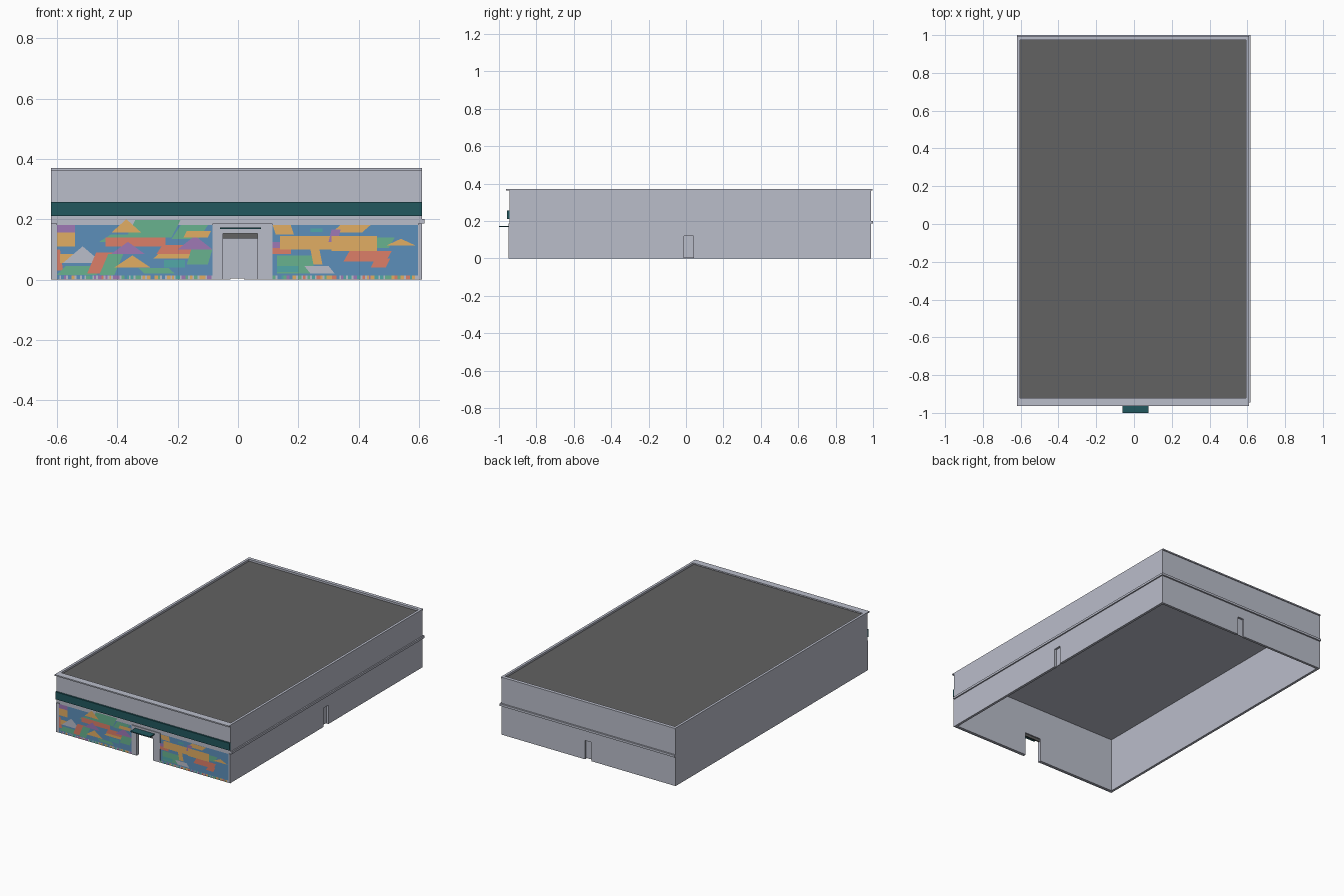
import bpy, bmesh, random

cube = bpy.data.objects.get("Cube")
if cube:
    bpy.data.objects.remove(cube, do_unlink=True)


def material(name, hex_code):
    """Flat colour from an sRGB hex code, stored as linear values."""
    rgb = [c / 255 for c in bytes.fromhex(hex_code)]
    rgba = [((c + .055) / 1.055) ** 2.4 for c in rgb] + [1]
    mat = bpy.data.materials.new(name)
    mat.use_nodes = True
    mat.diffuse_color = rgba
    mat.node_tree.nodes["Principled BSDF"].inputs["Base Color"].default_value = rgba
    return mat


WALL = material("wall grey", "babdca")
ROOF = material("roof grey", "626262")
TRIM = material("dark teal", "22585f")
BLUE = material("mural blue", "5c8fba")
GREEN = material("mural green", "68b28f")
OCHRE = material("mural ochre", "e1ae63")
CORAL = material("mural coral", "dc7e68")
PURPLE = material("mural purple", "9f78b5")
TEAL = material("mural teal", "52a9a9")


def finish(name, bm, mats):
    mesh = bpy.data.meshes.new(name)
    bm.to_mesh(mesh)
    bm.free()
    for mat in mats:
        mesh.materials.append(mat)
    obj = bpy.data.objects.new(name, mesh)
    bpy.context.collection.objects.link(obj)


def boxes(name, mat, *spans):
    """One object from boxes, each given as (x span, y span, z span)."""
    bm = bmesh.new()
    for span in spans:
        verts = bmesh.ops.create_cube(bm, size=1)["verts"]
        for v in verts:
            v.co = [lo + (c + .5) * (hi - lo) for c, (lo, hi) in zip(v.co, span)]
    finish(name, bm, [mat])


# Overall extents
left, right, front, back, top = -.62, .61, -.945, .99, .37
thick = .016
height = (0, top)
side_span = (front, back)
width = (left, right)


def door_wall(name, axis, run, depth, gap, head):
    """Wall along x (axis 0) or y (axis 1) with a doorway cut out of it."""
    parts = [((run[0], gap[0]), height), ((gap[1], run[1]), height), (gap, (head, top))]
    spans = [(r, depth, z) if axis == 0 else (depth, r, z) for r, z in parts]
    boxes(name, WALL, *spans)


# Outer walls, open underneath
front_gap, back_gap, side_gap = (-.05, .065), (-.025, .02), (-.01, .04)
door_wall("front_wall", 0, width, (front, front + thick), front_gap, .152)
door_wall("back_wall", 0, width, (back - thick, back), back_gap, .12)
door_wall("right_wall", 1, side_span, (right - thick, right), side_gap, .12)
boxes("left_wall", WALL, ((left, left + thick), side_span, height))

# Recessed doors
boxes("back_door", WALL, (back_gap, (back - thick, back - .013), (.004, .12)))
boxes("side_door", WALL, ((right - thick, right - .013), side_gap, (.004, .12)))

# Roof deck, pale ceiling below it, and coping
inside = ((left + thick, right - thick), (front + thick, back - thick))
boxes("roof", ROOF, (*inside, (.354, .358)))
boxes("ceiling", WALL, (*inside, (.35, .354)))
boxes("coping", WALL,
      (width, (front - .018, front + .025), (.362, top)),
      (width, (back - thick, back + .006), (.362, top)),
      ((left, left + thick), side_span, (.362, top)),
      ((right - thick, right), side_span, (.362, top)))

# Projecting string course on the back and right, and the front fascia
course = (.186, .2)
boxes("string_course", WALL,
      ((left, right + .007), (back, back + .01), course),
      ((right, right + .008), side_span, course))
boxes("fascia_band", TRIM, (width, (front - .011, front), (.21, .257)))

# Corner pilasters, entrance surround, transom and canopy
skin = (front - .005, front)
boxes("corner_pilasters", WALL,
      ((left, -.6), skin, (0, .186)), ((.597, right), skin, (0, .186)))
boxes("entrance_surround", WALL,
      ((-.085, -.05), skin, (0, .186)), ((.065, .115), skin, (0, .186)),
      ((-.05, .065), skin, (.152, .186)))
boxes("transom", ROOF, (front_gap, (front, front + .008), (.136, .152)))
boxes("canopy", TRIM, ((-.06, .077), (-1, front), (.167, .173)))

# Painted mural: thin flat shapes layered outward from the wall
mural = bmesh.new()
paints = [BLUE, GREEN, OCHRE, CORAL, PURPLE, TEAL, WALL]
layer = 0


def paint(mat, points):
    global layer
    layer += 1
    y = front - .0005 - layer * .0001
    face = mural.faces.new([mural.verts.new((x, y, z)) for x, z in points])
    face.material_index = paints.index(mat)


def panel(mat, x, z, wide, high, skew=0):
    paint(mat, [(x, z), (x + wide, z), (x + wide + skew, z + high), (x + skew, z + high)])


def peak(mat, x, z, wide, high):
    paint(mat, [(x, z), (x + wide, z), (x + wide / 2, z + high)])


# Background fields
panel(BLUE, -.6, 0, .515, .181)
panel(BLUE, .115, 0, .482, .181)

# Left field
panel(PURPLE, -.6, .155, .06, .026)
panel(OCHRE, -.6, .11, .06, .045)
panel(CORAL, -.6, .03, .02, .07, -.01)
panel(GREEN, -.6, .015, .13, .03, .03)
panel(OCHRE, -.59, .055, .07, .03)
peak(WALL, -.58, .055, .13, .055)
panel(GREEN, -.46, .125, .15, .025, .04)
panel(GREEN, -.37, .14, .15, .058, .03)
panel(GREEN, -.22, .135, .09, .045, .03)
peak(OCHRE, -.42, .155, .1, .045)
panel(CORAL, -.44, .11, .2, .03)
panel(CORAL, -.5, .02, .07, .07, .03)
panel(GREEN, -.46, .015, .05, .07, .03)
panel(OCHRE, -.28, .07, .12, .018, .02)
panel(CORAL, -.27, .085, .13, .03, .02)
panel(GREEN, -.17, .05, .07, .05, .015)
peak(PURPLE, -.2, .1, .115, .045)
panel(OCHRE, -.18, .14, .08, .02, .01)
peak(PURPLE, -.42, .085, .11, .04)
peak(OCHRE, -.41, .04, .12, .04)
panel(GREEN, -.31, .02, .1, .018, -.02)
panel(TEAL, -.245, .04, .07, .025)

# Right field
panel(OCHRE, .125, .15, .06, .03, -.01)
panel(PURPLE, .115, .1, .03, .025)
panel(CORAL, .115, .085, .06, .02)
panel(GREEN, .13, .02, .12, .06)
panel(TEAL, .13, .025, .07, .02)
panel(WALL, .24, .02, .08, .025, -.02)
panel(OCHRE, .25, .05, .03, .05, -.01)
panel(GREEN, .44, .105, .06, .035, .02)
panel(OCHRE, .14, .1, .18, .045)
panel(OCHRE, .31, .155, .1, .026, .03)
panel(PURPLE, .3, .125, .03, .04, .01)
panel(OCHRE, .31, .095, .15, .05)
panel(CORAL, .35, .06, .14, .035, .02)
panel(CORAL, .44, .04, .05, .03, .015)
peak(OCHRE, .49, .112, .1, .023)
panel(TEAL, .24, .157, .04, .012)

# Row of small spaced tiles on a pale strip along the foot
random.seed(4)
for start, end in ((-.6, -.085), (.115, .597)):
    layer = 41
    panel(WALL, start, 0, end - start, .014)
    x = start
    while x < end - .014:
        layer = 42
        wide = random.uniform(.006, .014)
        panel(random.choice(paints[:-1]), x, 0, wide, .014)
        x += wide + random.choice((0, .006))
finish("mural", mural, paints)
